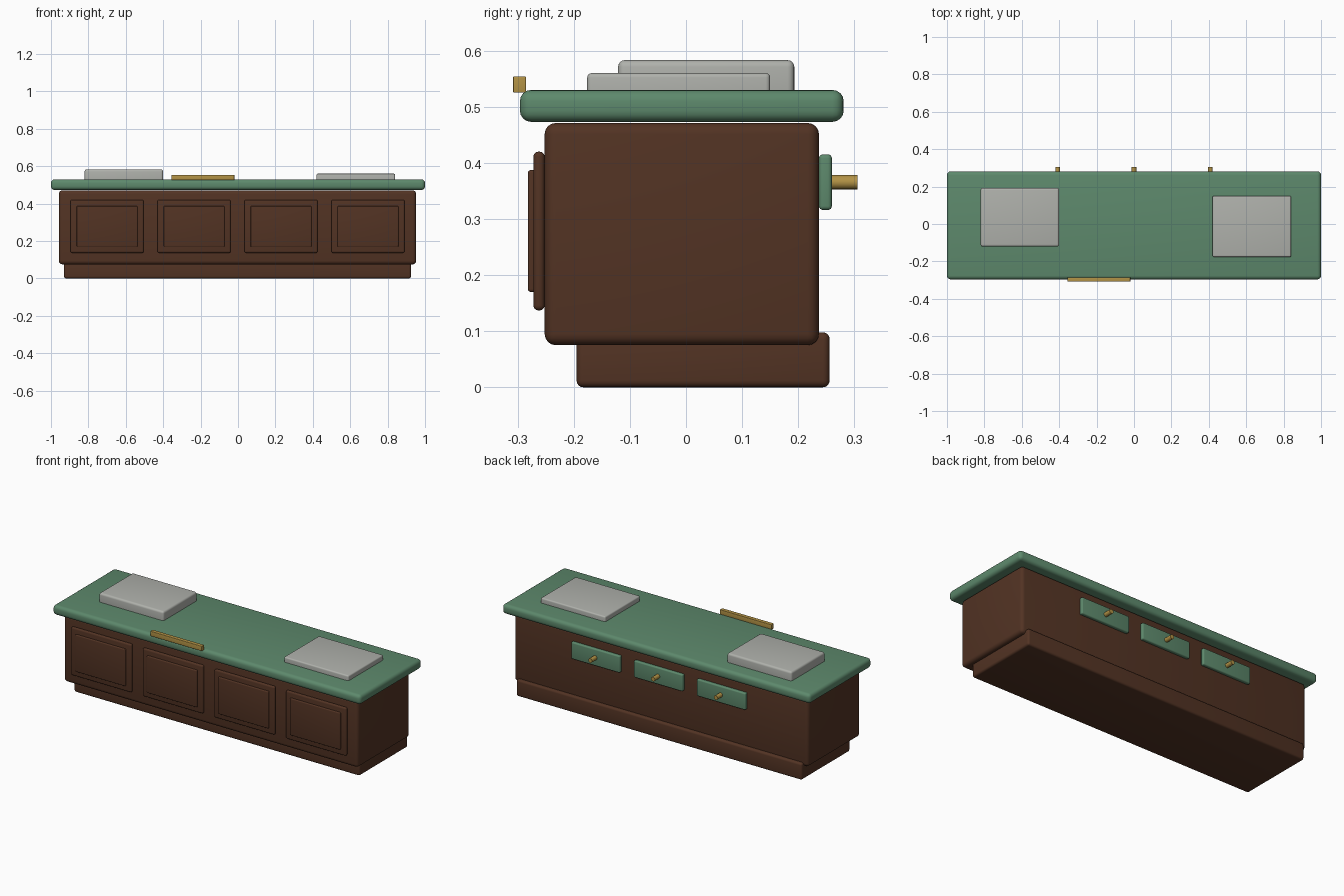
import bpy
import math

cube = bpy.data.objects.get("Cube")
if cube:
    bpy.data.objects.remove(cube, do_unlink=True)


def material(name, rgb):
    mat = bpy.data.materials.new(name)
    mat.use_nodes = True
    mat.diffuse_color = (*rgb, 1)
    mat.node_tree.nodes["Principled BSDF"].inputs["Base Color"].default_value = (*rgb, 1)
    return mat


wood = material("dark wood", (0.085, 0.033, 0.017))
green = material("green", (0.11, 0.25, 0.15))
grey = material("pale grey", (0.43, 0.44, 0.41))
brass = material("brass", (0.45, 0.29, 0.06))


def finish(obj, name, mat):
    obj.name = name
    obj.data.materials.append(mat)
    bpy.ops.object.shade_smooth_by_angle(angle=math.radians(35))


def box(name, mat, x, y, z, round_by=0.0):
    """Rounded box spanning the (low, high) ranges x, y, z."""
    spans = (x, y, z)
    bpy.ops.mesh.primitive_cube_add(size=1, location=[(a + b) / 2 for a, b in spans])
    obj = bpy.context.object
    obj.scale = [b - a for a, b in spans]
    bpy.ops.object.transform_apply(location=False, rotation=False, scale=True)
    if round_by:
        bevel = obj.modifiers.new("rounding", "BEVEL")
        bevel.width = round_by
        bevel.segments = 4
        bpy.ops.object.modifier_apply(modifier=bevel.name)
    finish(obj, name, mat)


def around(centre, width):
    return (centre - width / 2, centre + width / 2)


# Cabinet and worktop
box("plinth", wood, (-0.93, 0.925), (-0.195, 0.256), (0, 0.098), 0.012)
box("cabinet_body", wood, (-0.958, 0.953), (-0.252, 0.237), (0.075, 0.471), 0.02)
box("worktop", green, (-1, 1), (-0.296, 0.281), (0.473, 0.53), 0.02)

# Raised front panels
for i in range(4):
    cx = -0.7 + 0.465 * i
    box(f"front_panel_{i + 1}", wood, around(cx, 0.392), (-0.272, -0.252), (0.137, 0.42), 0.009)
    box(f"panel_inset_{i + 1}", wood, around(cx, 0.326), (-0.282, -0.262), (0.17, 0.387), 0.005)

# Slabs on the worktop
box("right_slab", grey, (-0.82, -0.4), (-0.121, 0.193), (0.5, 0.583), 0.012)
box("left_slab", grey, (0.42, 0.84), (-0.176, 0.15), (0.5, 0.56), 0.008)

# Brass bar on the front edge
box("front_bar", brass, (-0.355, -0.02), (-0.308, -0.285), (0.525, 0.554), 0.002)

# Back drawers with round knobs
for i in range(3):
    cx = 0.408 * (i - 1)
    box(f"drawer_{i + 1}", green, around(cx, 0.317), (0.237, 0.26), (0.316, 0.415), 0.007)
    bpy.ops.mesh.primitive_cylinder_add(vertices=16, radius=0.0127, depth=0.056,
                                        location=(cx, 0.278, 0.3655),
                                        rotation=(math.pi / 2, 0, 0))
    finish(bpy.context.object, f"drawer_knob_{i + 1}", brass)
